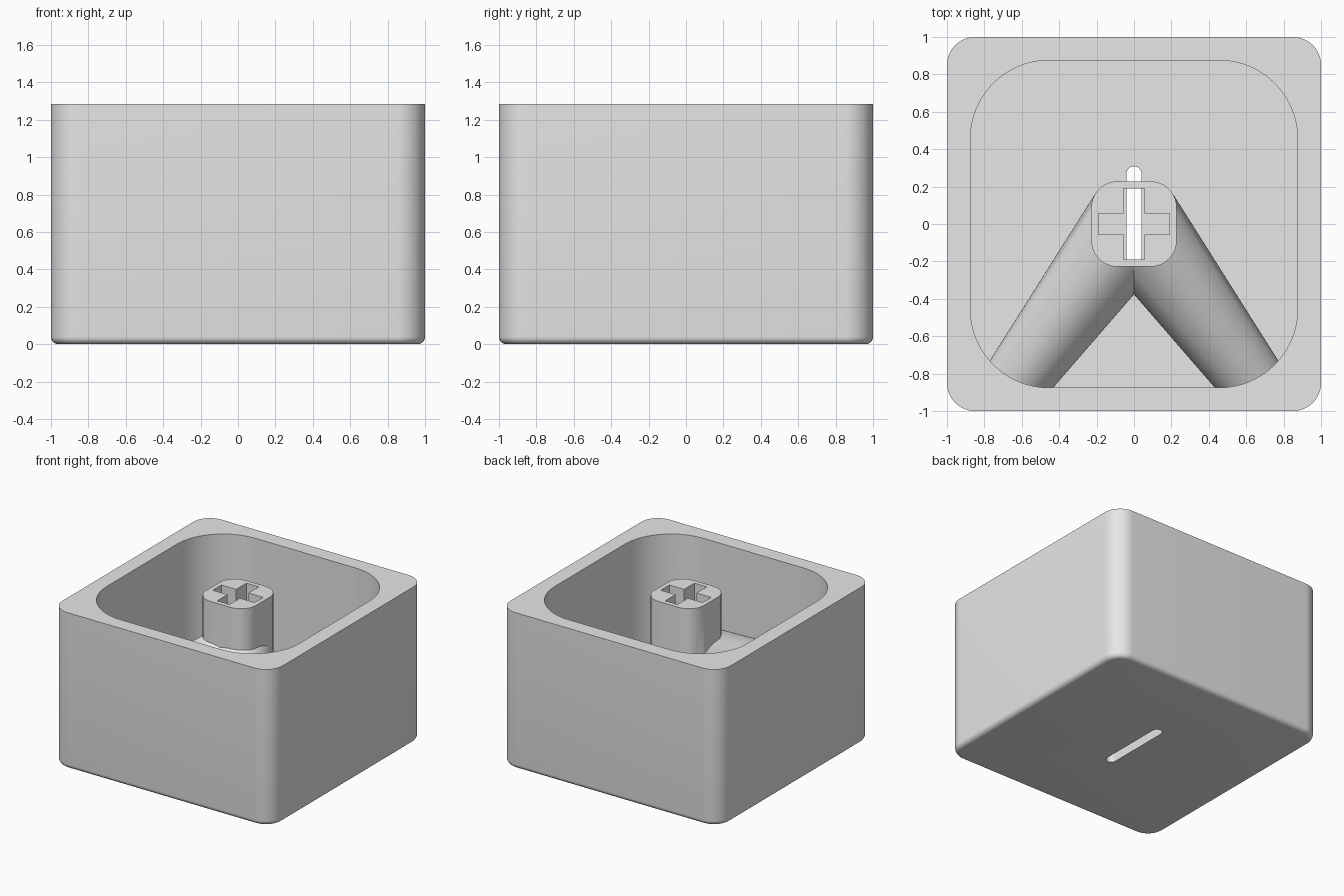
import bpy, bmesh, math
from mathutils import Vector

if "Cube" in bpy.data.objects:
    bpy.data.objects.remove(bpy.data.objects["Cube"], do_unlink=True)

HEIGHT = 1.285
FLOOR = 0.125

grey = bpy.data.materials.new("plain grey")
grey.use_nodes = True
grey.diffuse_color = (0.8, 0.8, 0.8, 1)
grey.node_tree.nodes["Principled BSDF"].inputs["Base Color"].default_value = (0.8, 0.8, 0.8, 1)


def finish(name, bm):
    bmesh.ops.recalc_face_normals(bm, faces=bm.faces[:])
    mesh = bpy.data.meshes.new(name)
    bm.to_mesh(mesh)
    bm.free()
    mesh.materials.append(grey)
    ob = bpy.data.objects.new(name, mesh)
    bpy.context.collection.objects.link(ob)
    return ob


def rounded_rect(hx, hy, r, seg=16):
    """Outline of a rectangle with rounded corners."""
    points = []
    for i, (sx, sy) in enumerate([(1, 1), (-1, 1), (-1, -1), (1, -1)]):
        for k in range(seg + 1):
            a = math.pi / 2 * (i + k / seg)
            points.append((sx * (hx - r) + r * math.cos(a),
                           sy * (hy - r) + r * math.sin(a)))
    return points


def loft(name, layers):
    """Solid through a list of (outline, z) layers."""
    bm = bmesh.new()
    rings = [[bm.verts.new((x, y, z)) for x, y in outline] for outline, z in layers]
    for low, high in zip(rings, rings[1:]):
        for i in range(len(low)):
            j = (i + 1) % len(low)
            bm.faces.new((low[i], low[j], high[j], high[i]))
    bm.faces.new(rings[0])
    bm.faces.new(rings[-1])
    return finish(name, bm)


def combine(target, tool, operation):
    """Apply a boolean and drop the tool."""
    mod = target.modifiers.new("join", 'BOOLEAN')
    mod.object = tool
    mod.operation = operation
    mod.solver = 'EXACT'
    bpy.context.view_layer.objects.active = target
    bpy.ops.object.modifier_apply(modifier=mod.name)
    bpy.data.objects.remove(tool, do_unlink=True)


# Outer body with a softened bottom edge
FILLET = 0.04
layers = []
for k in range(7):
    a = math.pi / 2 * k / 6
    inset = FILLET * (1 - math.sin(a))
    layers.append((rounded_rect(1 - inset, 1 - inset, 0.15 - inset),
                   FILLET * (1 - math.cos(a))))
layers.append((rounded_rect(1, 1, 0.15), HEIGHT))
cap = loft("cap_shell", layers)

# Open cavity
hollow = rounded_rect(0.875, 0.875, 0.42)
combine(cap, loft("cavity", [(hollow, FLOOR), (hollow, HEIGHT + 0.2)]), 'DIFFERENCE')

# Central stem
post = rounded_rect(0.228, 0.228, 0.14)
stem = loft("stem", [(post, FLOOR - 0.05), (post, HEIGHT)])

# Two tapered legs sloping down from the stem into the front corners
angle = math.radians(37)
for side in (-1, 1):
    start = Vector((side * 0.006, 0.005, 0.78))
    end = Vector((side * 1.10 * math.sin(angle), -1.10 * math.cos(angle), 0.41))
    axis = end - start
    bm = bmesh.new()
    bmesh.ops.create_cone(bm, cap_ends=True, segments=64, radius1=0.255,
                          radius2=0.172, depth=axis.length)
    bm.transform(axis.to_track_quat('Z', 'Y').to_matrix().to_4x4())
    bmesh.ops.translate(bm, verts=bm.verts[:], vec=(start + end) / 2)
    combine(stem, finish("leg", bm), 'UNION')
combine(cap, stem, 'UNION')

# Cross socket in the top of the stem
SOCKET = 0.75
w, l = 0.056, 0.19
cross = [(w, w), (w, l), (-w, l), (-w, w), (-l, w), (-l, -w),
         (-w, -w), (-w, -l), (w, -l), (w, -w), (l, -w), (l, w)]
combine(cap, loft("socket", [(cross, SOCKET), (cross, HEIGHT + 0.2)]), 'DIFFERENCE')

# Narrow slot through the base into the socket
slit = rounded_rect(0.04, 0.308, 0.0399, 8)
combine(cap, loft("slot", [(slit, -0.2), (slit, SOCKET + 0.01)]), 'DIFFERENCE')

# Smooth curved walls, crisp edges
bpy.ops.object.select_all(action='DESELECT')
cap.select_set(True)
bpy.context.view_layer.objects.active = cap
bpy.ops.object.shade_smooth_by_angle(angle=math.radians(30))
